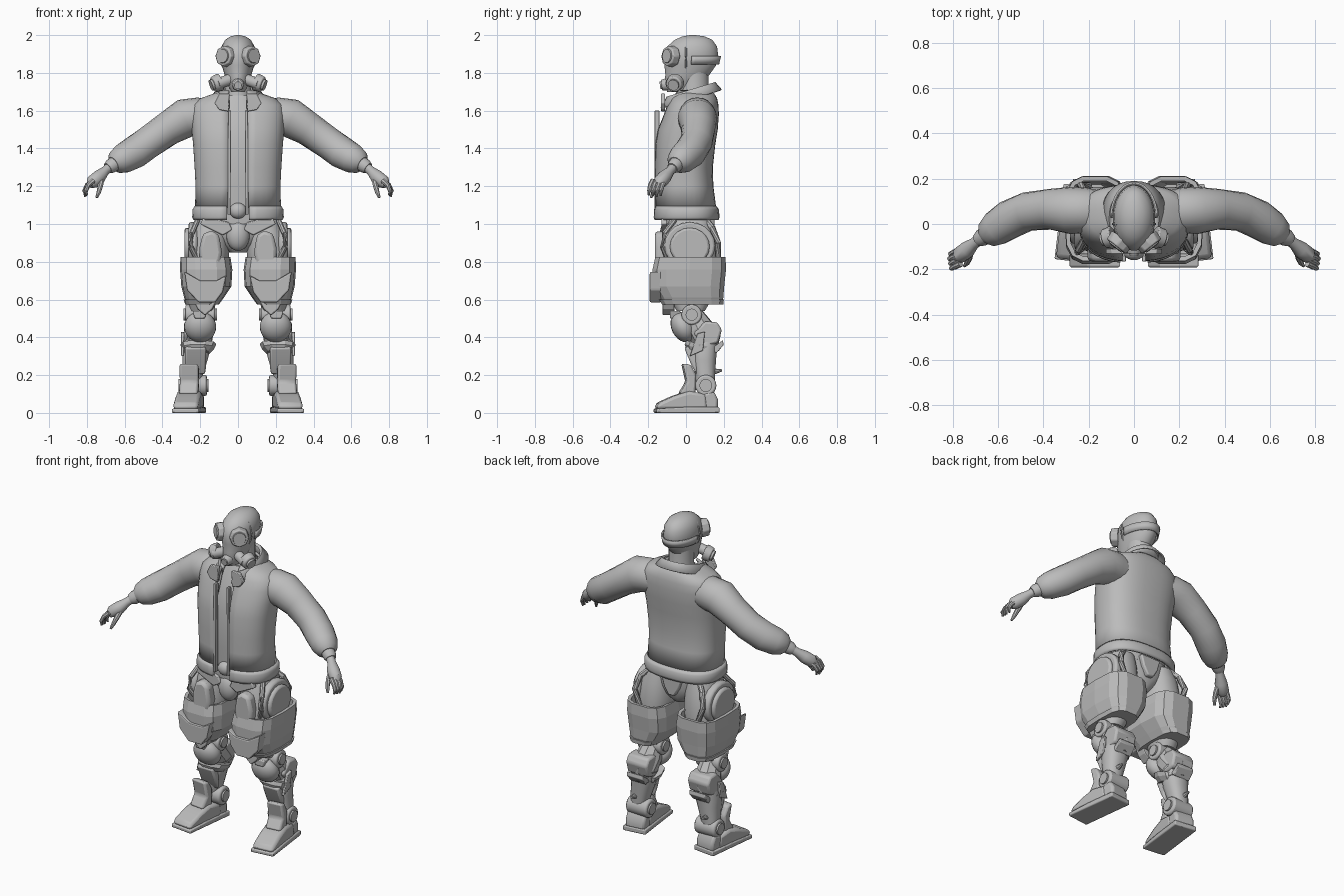
import bpy, bmesh, math
from mathutils import Vector, Matrix

grey = bpy.data.materials.new("plain_grey")
grey.diffuse_color = (0.5, 0.5, 0.5, 1)


def finish(name, bm, mirror=False, bevel=0, solid=0, smooth=True):
    bmesh.ops.recalc_face_normals(bm, faces=bm.faces)
    me = bpy.data.meshes.new(name)
    bm.to_mesh(me)
    bm.free()
    me.materials.append(grey)
    ob = bpy.data.objects.new(name, me)
    bpy.context.collection.objects.link(ob)
    if solid:
        m = ob.modifiers.new("thickness", 'SOLIDIFY')
        m.thickness = solid
    if bevel:
        m = ob.modifiers.new("bevel", 'BEVEL')
        m.width, m.segments = bevel, 2
    if mirror:
        ob.modifiers.new("mirror", 'MIRROR')
    ob["smooth"] = smooth
    return ob


def skin(rings, closed=True, cap=True):
    bm = bmesh.new()
    vs = [[bm.verts.new(p) for p in r] for r in rings]
    n = len(vs[0])
    for a, b in zip(vs, vs[1:]):
        for i in range(n if closed else n - 1):
            j = (i + 1) % n
            bm.faces.new((a[i], a[j], b[j], b[i]))
    if cap and closed:
        bm.faces.new(vs[0])
        bm.faces.new(vs[-1])
    return bm


def loft(name, rings, n=24, e=2.0, gap=None, tilt=0, back=False, cap=True, **kw):
    """Rings are (z, x0, x1, y0, y1); gap leaves the front open by +-gap."""
    out = []
    for z, x0, x1, y0, y1 in rings:
        cx, cy, rx, ry = (x0 + x1) / 2, (y0 + y1) / 2, (x1 - x0) / 2, (y1 - y0) / 2
        if gap is None:
            ang = [2 * math.pi * (i + .5) / n for i in range(n)]
        else:
            a = math.pi / 2 if back else math.asin(min(1, gap / rx) ** (e / 2))
            ang = [a + (2 * math.pi - 2 * a) * i / n for i in range(n + 1)]
        ring = []
        for t in ang:
            s, c = math.sin(t), -math.cos(t)
            x = cx + rx * math.copysign(abs(s) ** (2 / e), s)
            y = cy + ry * math.copysign(abs(c) ** (2 / e), c)
            ring.append((x, y, z + tilt * y))
        out.append(ring)
    return finish(name, skin(out, gap is None, cap), **kw)


def tube(name, pts, n=12, **kw):
    """Round section swept along points (x, y, z, radius)."""
    out = []
    for i, p in enumerate(pts):
        t = Vector(pts[min(i + 1, len(pts) - 1)][:3]) - Vector(pts[max(i - 1, 0)][:3])
        q = t.to_track_quat('Z', 'Y')
        out.append([Vector(p[:3]) + q @ Vector((p[3] * math.cos(2 * math.pi * k / n),
                    p[3] * math.sin(2 * math.pi * k / n), 0)) for k in range(n)])
    return finish(name, skin(out), **kw)


def disc(name, c, axis, r, half, r2=None, n=24, **kw):
    c, a = Vector(c), Vector(axis).normalized()
    p, q = c - a * half, c + a * half
    return tube(name, [(*p, r), (*q, r if r2 is None else r2)], n, **kw)


def ball(name, c, r, rot=0, **kw):
    bm = bmesh.new()
    m = Matrix.Translation(c) @ Matrix.Rotation(rot, 4, 'X') @ Matrix.Diagonal((*r, 1))
    bmesh.ops.create_uvsphere(bm, u_segments=20, v_segments=12, radius=1, matrix=m)
    return finish(name, bm, **kw)


def prism(name, pts, axis, lo, hi, **kw):
    """Flat outline in the plane across axis (0 = yz, 1 = xz), extruded lo..hi."""
    def put(d, p):
        return (d, p[0], p[1]) if axis == 0 else (p[0], d, p[1])
    return finish(name, skin([[put(d, p) for p in pts] for d in (lo, hi)]), **kw)


def sym(z, x, y0, y1):
    return (z, -x, x, y0, y1)


# --- head and gas mask
loft("head", [sym(1.70, .035, -.10, .03), sym(1.74, .058, -.115, .07), sym(1.79, .072, -.11, .125),
              sym(1.84, .086, -.115, .16), sym(1.89, .094, -.118, .172), sym(1.94, .088, -.10, .165),
              sym(1.975, .068, -.06, .14), sym(1.993, .04, -.02, .10), sym(2.0, .01, .02, .05)], 28)
loft("neck", [sym(1.58, .09, -.06, .14), sym(1.7, .07, -.03, .12), sym(1.82, .07, -.03, .12)])
loft("head_strap", [sym(1.845, .091, -.115, .167), sym(1.89, .098, -.118, .178)], 24,
     gap=.09, back=True, solid=.008)
tube("mask_seam", [(.093 * math.cos(a), 0, 1.885 + .105 * math.sin(a), .006)
                   for a in [math.radians(-60 + 300 * i / 24) for i in range(25)]], 6)
d = Vector((.62, -.78, .05)).normalized()
g = Vector((.066, -.082, 1.888))
disc("goggle_rim", g, d, .058, .022, .054, 8, mirror=True, bevel=.006)
disc("goggle_lens", g + d * .02, d, .042, .008, .036, 16, mirror=True)
disc("mouth_filter", (0, -.108, 1.738), (0, -1, -.15), .036, .022, .028, 16, bevel=.004)
disc("mouth_valve", (0, -.13, 1.735), (0, -1, -.15), .02, .008, n=12)
ax = (.85, -.25, -.3)
disc("filter_neck", (.07, -.07, 1.755), ax, .03, .04, n=12, mirror=True)
disc("filter_canister", (.112, -.06, 1.745), ax, .048, .022, .042, 16, mirror=True, bevel=.006)
disc("filter_cap", (.132, -.065, 1.738), ax, .03, .012, n=12, mirror=True)

# --- jacket, shirt and sleeves
loft("shirt", [sym(1.0, .19, -.12, .13), sym(1.2, .19, -.13, .12), sym(1.42, .2, -.13, .12),
               sym(1.58, .17, -.09, .13), sym(1.68, .08, -.04, .12)], 24, 2.4)
loft("jacket", [sym(1.085, .228, -.165, .16), sym(1.2, .225, -.166, .145), sym(1.3, .23, -.166, .142),
                sym(1.42, .238, -.164, .155), sym(1.5, .245, -.15, .168), sym(1.58, .25, -.118, .174),
                sym(1.63, .24, -.1, .172), sym(1.665, .2, -.08, .165), sym(1.69, .13, -.06, .15),
                sym(1.71, .09, -.05, .13)], 36, 2.5, gap=.05, solid=.015)
loft("jacket_hem", [sym(1.02, .236, -.168, .172), sym(1.035, .243, -.173, .177),
                    sym(1.075, .242, -.172, .175), sym(1.095, .23, -.165, .162)],
     36, 2.5, gap=.06, solid=.02)
loft("collar", [sym(1.66, .095, -.09, .13), sym(1.70, .10, -.10, .14), sym(1.705, .11, -.11, .155),
                sym(1.655, .145, -.14, .19)], 28, 2.3, gap=.045, tilt=.3, solid=.008)
prism("lapel", [(.045, 1.69), (.10, 1.69), (.125, 1.64), (.10, 1.605), (.05, 1.595)], 1,
      -.132, -.11, mirror=True, bevel=.004)
prism("front_edge", [(.04, 1.05), (.055, 1.05), (.053, 1.6), (.036, 1.6)], 1, -.166, -.14,
      mirror=True, bevel=.003).data.transform(Matrix.Identity(4))
tube("sleeve", [(.14, .06, 1.565, .085), (.21, .06, 1.57, .10), (.28, .06, 1.56, .104),
                (.37, .065, 1.505, .09), (.47, .055, 1.435, .086), (.55, .02, 1.378, .086),
                (.61, -.02, 1.345, .078), (.645, -.045, 1.327, .062), (.66, -.055, 1.318, .04)],
     20, mirror=True)
tube("cuff", [(.645, -.045, 1.325, .04), (.675, -.062, 1.305, .038), (.69, -.072, 1.295, .03)],
     16, mirror=True)

# --- hands
tube("hand", [(.67, -.06, 1.31, .026), (.705, -.085, 1.28, .025), (.735, -.112, 1.25, .037),
              (.77, -.138, 1.222, .036), (.785, -.15, 1.205, .02)], 14, mirror=True)
for i in range(4):
    y, k = -.118 - .021 * i, .004 * abs(i - 1)
    tube(f"finger_{i + 1}", [(.765, y + .005, 1.23, .014), (.80 - k, y - .008, 1.205, .013),
                             (.814 - k, y - .014, 1.175, .011), (.808 - k, y - .017, 1.145 + k, .007)],
         8, mirror=True)
tube("thumb", [(.72, -.11, 1.25, .016), (.728, -.15, 1.205, .015), (.737, -.172, 1.17, .012),
               (.748, -.185, 1.14, .007)], 8, mirror=True)

# --- pelvis
loft("pelvis", [sym(.85, .045, -.05, .09), sym(.89, .10, -.09, .12), sym(.95, .17, -.105, .13),
                sym(1.04, .2, -.11, .13)], 20, 2.4)
ball("groin_guard", (0, -.09, .94), (.062, .05, .082))
ball("belt_buckle", (0, -.125, 1.07), (.045, .035, .042))
prism("hip_strut", [(.03, .97), (.05, 1.01), (.18, 1.04), (.2, 1.0), (.08, .94)], 1, -.13, -.1,
      mirror=True, bevel=.006)
prism("tail_guard", [(-.07, 1.03), (.07, 1.03), (.05, .96), (.02, .91), (-.02, .91), (-.05, .96)],
      1, .11, .15, bevel=.008)

# --- thighs and their armour
loft("thigh", [(1.02, .06, .22, -.09, .13), (.95, .05, .25, -.115, .15), (.85, .045, .265, -.13, .165),
               (.72, .06, .27, -.13, .165), (.62, .10, .265, -.10, .15), (.54, .13, .255, -.05, .10)],
     20, 2.3, mirror=True)
loft("thigh_armour", [(.825, .04, .305, -.165, .212), (.76, .03, .307, -.18, .215),
                      (.67, .035, .30, -.178, .205), (.61, .075, .285, -.14, .2),
                      (.575, .10, .27, -.12, .19)], 14, 3.4, cap=False, solid=.02, mirror=True,
     smooth=False).modifiers["thickness"].offset = -1
loft("armour_band", [(.60, .085, .288, -.145, .203), (.575, .10, .28, -.13, .2)], 14, 3.4,
     mirror=True, smooth=False)
prism("thigh_front_pad", [(.10, .94), (.135, .965), (.185, .95), (.205, .87), (.2, .77), (.175, .735),
                          (.105, .74), (.085, .85)], 1, -.165, -.09, mirror=True, bevel=.018)
prism("thigh_chevron", [(.06, .73), (.115, .70), (.20, .70), (.285, .75), (.27, .65), (.21, .585),
                        (.12, .585), (.08, .64)], 1, -.192, -.13, mirror=True, bevel=.008, smooth=False)
prism("thigh_tip", [(.11, .6), (.24, .6), (.215, .55), (.175, .515), (.135, .55)], 1,
      -.125, -.06, mirror=True, bevel=.008, smooth=False)
ring = [(.01 + .135 * math.cos(a), .885 + .125 * math.sin(a))
        for a in [2 * math.pi * i / 20 for i in range(20)]]
prism("hip_disc", [(y + .01, z) for y, z in ring], 0, .215, .262, mirror=True, bevel=.012)
prism("hip_pad", [(.02 + (y - .01) * .78, .88 + (z - .885) * .8) for y, z in ring], 0, .25, .283,
      mirror=True, bevel=.012)
tube("hip_strap", [(.21, -.09 + .0, .80, .014), (.25, -.125, .88, .014), (.245, -.115, .95, .014),
                   (.215, -.06, 1.02, .014)], 8, mirror=True)
tube("hip_strap_back", [(.2, .17, .80, .016), (.235, .17, .9, .016), (.21, .14, .98, .016),
                        (.16, .10, 1.03, .016)], 8, mirror=True)

# --- knees and shins
disc("knee_joint", (.2, .03, .52), (1, 0, 0), .054, .078, n=20, mirror=True, bevel=.008)
disc("knee_hub", (.2, .03, .52), (1, 0, 0), .032, .088, n=16, mirror=True)
ball("knee_cap", (.2, -.015, .455), (.085, .062, .085), .45, mirror=True)
prism("knee_plate", [(.165, .54), (.24, .54), (.23, .50), (.175, .50)], 1, -.085, -.03,
      mirror=True, bevel=.006)
tube("calf_upper", [(.2, .03, .52, .06), (.205, .07, .45, .075), (.21, .11, .39, .078),
                    (.215, .11, .33, .068)], 10, mirror=True, smooth=False)
prism("calf_block", [(.04, .42), (.10, .485), (.165, .48), (.19, .44), (.17, .37), (.10, .35)],
      0, .14, .285, mirror=True, bevel=.012)
loft("shin", [(.40, .15, .28, .05, .17), (.34, .145, .295, .03, .165), (.28, .16, .295, .03, .16),
              (.2, .185, .295, .05, .155), (.12, .2, .3, .05, .15)], 16, 2.4, mirror=True)
loft("shin_flange", [(.385, .115, .305, .0, .14), (.36, .125, .30, -.01, .14),
                     (.335, .15, .285, .0, .13)], 10, 2.6, tilt=-.3, mirror=True, smooth=False)
prism("shin_guard", [(-.01, .345), (.04, .36), (.06, .29), (.06, .2), (.03, .25)], 0, .17, .28,
      mirror=True, bevel=.01)
prism("calf_fin", [(.135, .34), (.195, .385), (.2, .36), (.16, .315)], 0, .16, .27,
      mirror=True, bevel=.004)
prism("outer_fin", [(.02, .30), (.06, .42), (.10, .43), (.09, .33)], 0, .285, .302,
      mirror=True, bevel=.004)

# --- ankles and boots
disc("ankle_joint", (.235, .105, .145), (1, 0, 0), .056, .07, n=20, mirror=True, bevel=.01)
disc("ankle_hub", (.235, .105, .145), (1, 0, 0), .034, .08, n=16, mirror=True)
tube("heel_spur", [(.245, .10, .2, .018), (.245, .15, .22, .016), (.245, .19, .225, .006)], 8,
     mirror=True)
turn = Matrix.Translation((.25, .08, 0)) @ Matrix.Rotation(.12, 4, 'Z')
boot = [
    ("boot_sole", [(-.245, 0), (-.245, .022), (-.1, .03), (.09, .03), (.09, 0)], .072, .006),
    ("boot_toe", [(-.243, .02), (-.235, .052), (-.15, .09), (-.07, .115), (.02, .10), (.03, .02)],
     .066, .018),
    ("boot_heel", [(.0, .02), (.0, .10), (.06, .12), (.085, .07), (.085, .02)], .062, .015),
    ("boot_tongue", [(-.12, .10), (-.08, .165), (-.102, .262), (-.06, .255), (-.03, .20), (-.035, .1)],
     .05, .012),
]
for name, pts, w, b in boot:
    prism(name, pts, 0, -w, w, mirror=True, bevel=b).data.transform(turn)

# --- shading
bpy.context.view_layer.update()
for ob in bpy.data.objects:
    ob.select_set(bool(ob["smooth"]))
    if ob["smooth"]:
        bpy.context.view_layer.objects.active = ob
bpy.ops.object.shade_smooth_by_angle(angle=math.radians(35))
